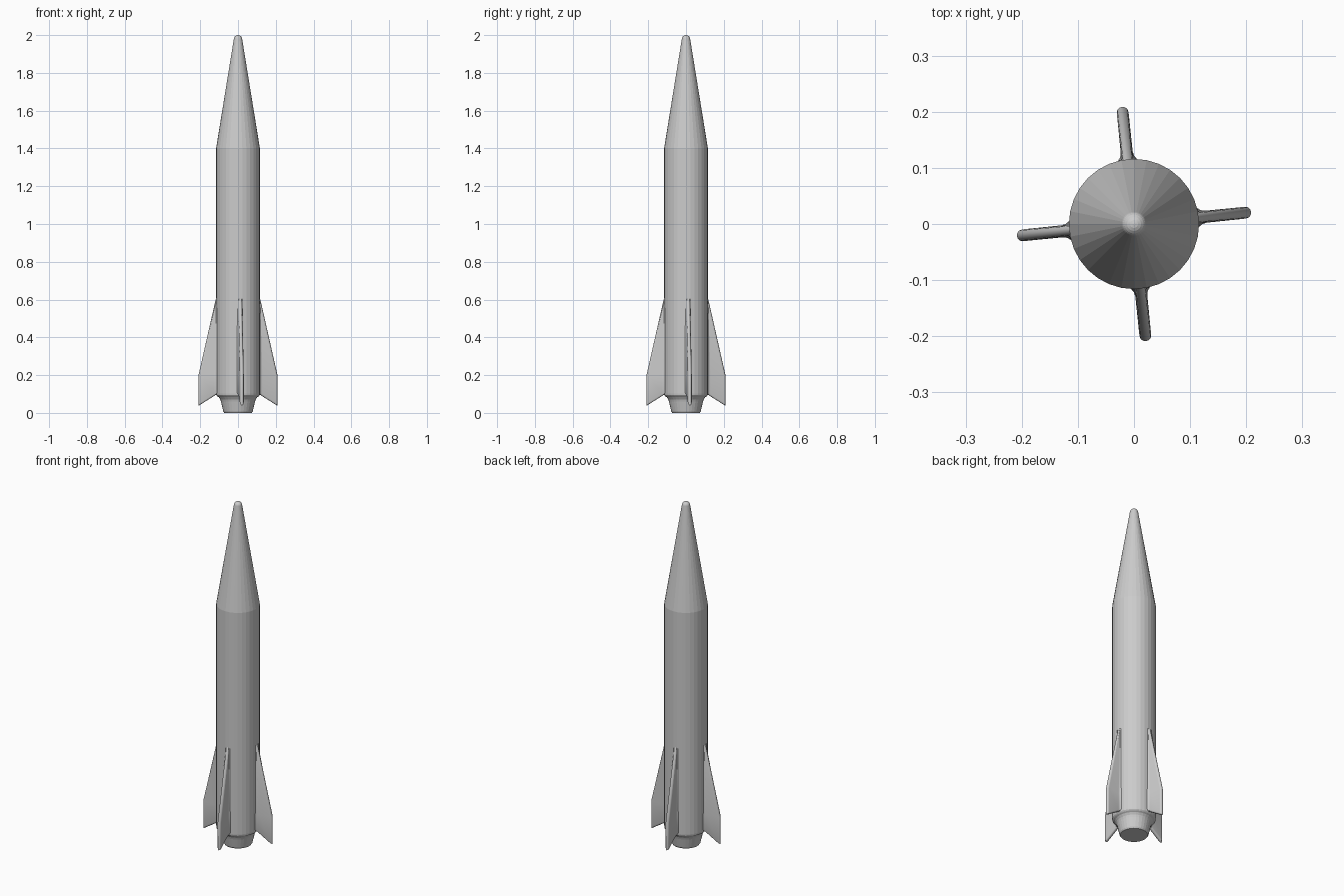
import bpy, bmesh, math

if "Cube" in bpy.data.objects:
    bpy.data.objects.remove(bpy.data.objects["Cube"])

SIDES = 32
R = 0.116


def finish(bm, name):
    bmesh.ops.recalc_face_normals(bm, faces=bm.faces)
    mesh = bpy.data.meshes.new(name)
    bm.to_mesh(mesh)
    bm.free()
    obj = bpy.data.objects.new(name, mesh)
    bpy.context.collection.objects.link(obj)
    return obj


def bridge(bm, a, b):
    n = len(a)
    for i in range(n):
        j = (i + 1) % n
        bm.faces.new((a[i], a[j], b[j], b[i]))


def lathe(name, profile):
    """Revolve (radius, z) points; ends are capped."""
    bm = bmesh.new()
    rings = []
    for r, z in profile:
        rings.append([bm.verts.new((r * math.cos(2 * math.pi * i / SIDES),
                                    r * math.sin(2 * math.pi * i / SIDES), z))
                      for i in range(SIDES)])
    for a, b in zip(rings, rings[1:]):
        bridge(bm, a, b)
    bm.faces.new(rings[0])
    bm.faces.new(rings[-1])
    return finish(bm, name)


def smooth(obj, degrees):
    bpy.ops.object.select_all(action='DESELECT')
    obj.select_set(True)
    bpy.context.view_layer.objects.active = obj
    bpy.ops.object.shade_smooth_by_angle(angle=math.radians(degrees))


# Tail nozzle flaring into the cylindrical body
lathe("nozzle", [(0.073, 0), (0.078, 0.008), (0.09, 0.06), (0.094, 0.072),
                 (0.102, 0.083), (0.11, 0.088), (0.115, 0.094), (R, 0.102)])
lathe("body", [(R, 0.102), (R, 1.4)])

# Nose cone with a rounded tip
tip_r = 0.022
nose = [(R, 1.4)]
for k in range(1, 7):
    a = math.radians(9 + 78 * (k - 1) / 5)
    nose.append((tip_r * math.cos(a), 2 - tip_r + tip_r * math.sin(a)))
lathe("nose_cone", nose)


def underside(r):
    return 0.097 - max(0, r - R) * 0.63


def fin(name, angle):
    """Stack of rounded sections, filleted at the root, swept on both edges."""
    bm = bmesh.new()
    # tip radius, thickness scale, height above underside (or absolute height)
    levels = [(0.207, 0.45, 0.0, True), (0.21, 0.8, 0.003, True),
              (0.21, 1.0, 0.01, True), (0.21, 1.0, 0.2, False),
              (0.119, 0.9, 0.6, False), (0.112, 0.5, 0.615, False)]
    rings = []
    for tip, s, h, slanted in levels:
        half = [(0.105, 0.022), (0.116, 0.016), (0.121, 0.0125), (0.129, 0.0107),
                (tip - 0.0105, 0.0105), (tip - 0.005, 0.009), (tip - 0.0015, 0.005)]
        half = [(min(r, tip - 0.0005 * (7 - i)), w * s) for i, (r, w) in enumerate(half)]
        section = half + [(tip, 0)] + [(r, -w) for r, w in reversed(half)]
        ring = []
        for r, w in section:
            z = underside(r) + h if slanted else h
            ring.append(bm.verts.new((r * math.cos(angle) - w * math.sin(angle),
                                      r * math.sin(angle) + w * math.cos(angle), z)))
        rings.append(ring)
    for a, b in zip(rings, rings[1:]):
        bridge(bm, a, b)
    # Caps as strips across the thickness
    for ring in (rings[0], rings[-1]):
        for i in range(6):
            bm.faces.new((ring[i], ring[i + 1], ring[-2 - i], ring[-1 - i]))
        bm.faces.new((ring[6], ring[7], ring[8]))
    smooth(finish(bm, name), 40)


# Four tail fins, slightly turned about the axis
for i in range(4):
    fin(f"fin_{i + 1}", math.radians(5.8 + 90 * i))
